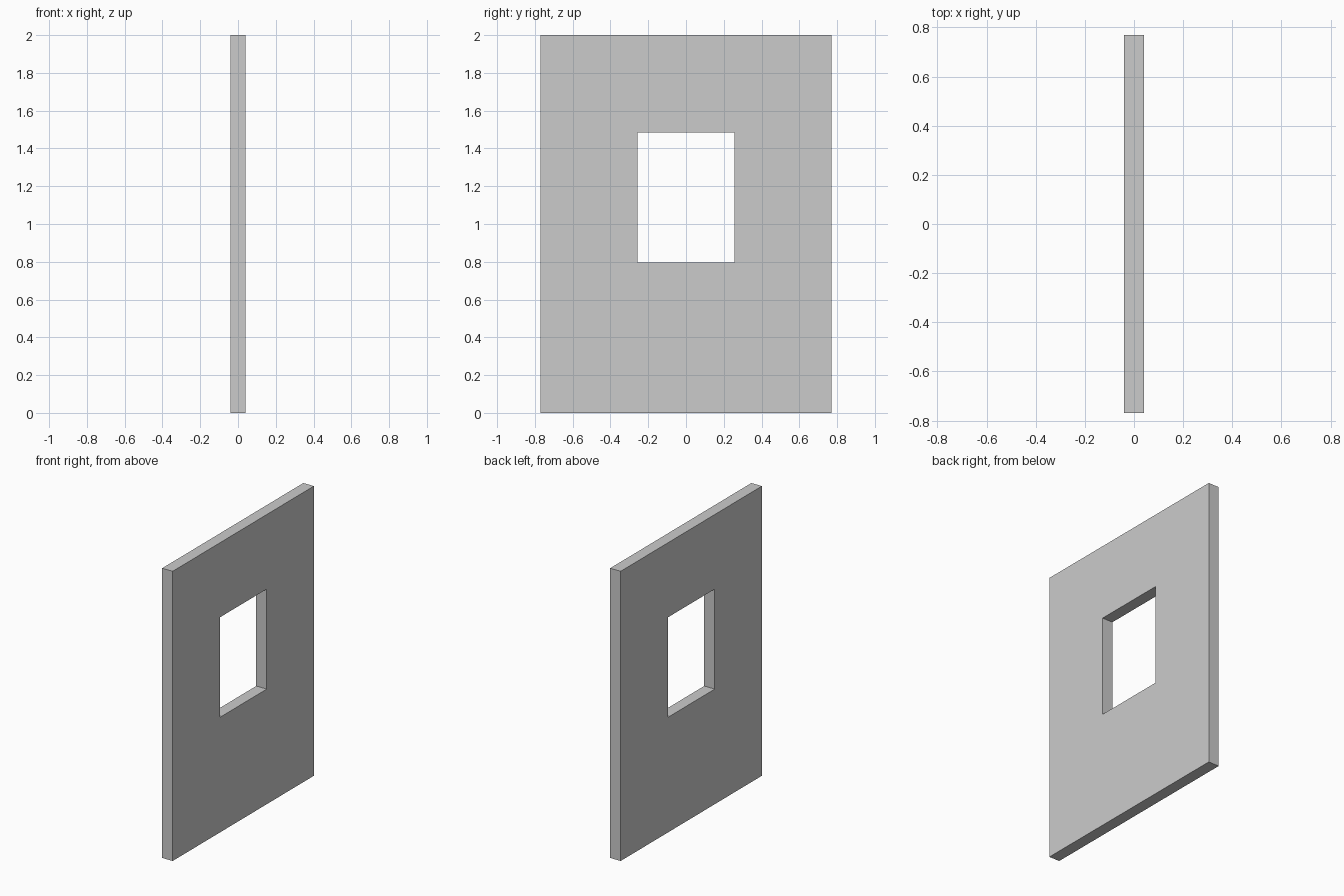
import bpy, bmesh

if "Cube" in bpy.data.objects:
    bpy.data.objects.remove(bpy.data.objects["Cube"])

HALF_THICK = 0.04


def rect(bm, half_width, z0, z1):
    """Rectangle of vertices on the back plane of the wall."""
    pts = [(-half_width, z0), (half_width, z0), (half_width, z1), (-half_width, z1)]
    return [bm.verts.new((-HALF_THICK, y, z)) for y, z in pts]


bm = bmesh.new()

# Wall face: a frame of four quads around the window opening
outer = rect(bm, 0.77, 0.0, 2.0)
inner = rect(bm, 0.256, 0.795, 1.485)
faces = []
for i in range(4):
    j = (i + 1) % 4
    faces.append(bm.faces.new((outer[i], outer[j], inner[j], inner[i])))

# Extrude through the thickness, keeping the back face
ext = bmesh.ops.extrude_face_region(bm, geom=faces, use_keep_orig=True)
moved = [g for g in ext["geom"] if isinstance(g, bmesh.types.BMVert)]
bmesh.ops.translate(bm, verts=moved, vec=(2 * HALF_THICK, 0, 0))
bmesh.ops.recalc_face_normals(bm, faces=bm.faces)

mesh = bpy.data.meshes.new("window_wall")
bm.to_mesh(mesh)
bm.free()
wall = bpy.data.objects.new("window_wall", mesh)
bpy.context.collection.objects.link(wall)
